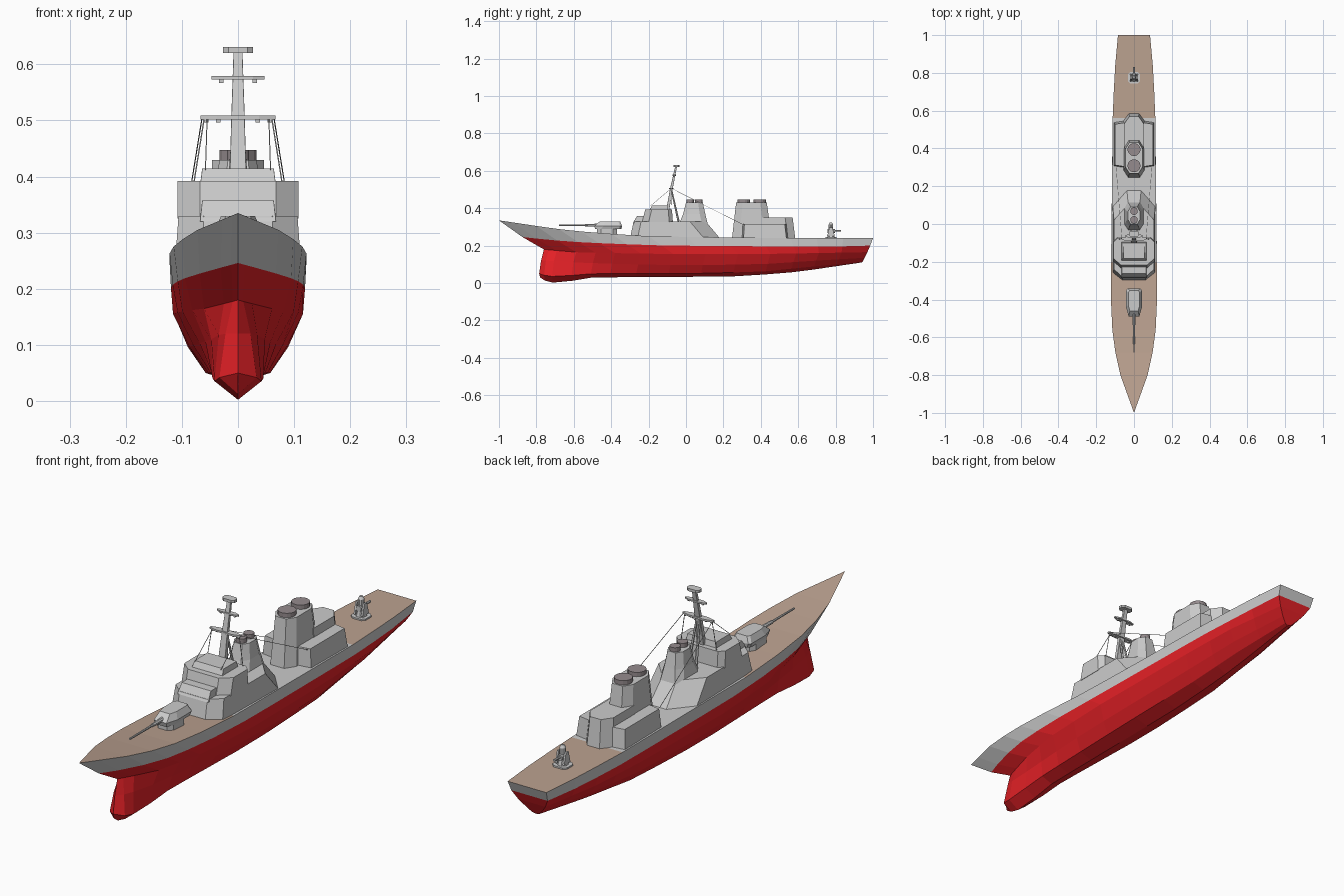
import bpy, bmesh, math
from mathutils import Vector

if "Cube" in bpy.data.objects:
    bpy.data.objects.remove(bpy.data.objects["Cube"])

def material(name, rgb):
    m = bpy.data.materials.new(name)
    m.diffuse_color = (*rgb, 1)
    m.use_nodes = True
    m.node_tree.nodes["Principled BSDF"].inputs["Base Color"].default_value = m.diffuse_color
    return m

RED = material("red_paint", (0.8, 0.015, 0.02))
BROWN = material("deck_brown", (0.5, 0.36, 0.28))
DARK = material("funnel_dark", (0.3, 0.26, 0.27))

def finish(name, bm, mats=()):
    bmesh.ops.recalc_face_normals(bm, faces=bm.faces)
    me = bpy.data.meshes.new(name)
    bm.to_mesh(me)
    bm.free()
    for m in mats:
        me.materials.append(m)
    ob = bpy.data.objects.new(name, me)
    bpy.context.collection.objects.link(ob)
    return ob

def loft(name, rings, mats=()):
    """Skin closed rings of equal length and cap both ends."""
    bm = bmesh.new()
    vs = [[bm.verts.new(p) for p in r] for r in rings]
    n = len(vs[0])
    for a, b in zip(vs, vs[1:]):
        for i in range(n):
            j = (i + 1) % n
            bm.faces.new((a[i], a[j], b[j], b[i]))
    bm.faces.new(vs[0])
    bm.faces.new(vs[-1])
    return finish(name, bm, mats)

def octagon(hx, y0, y1, z, cf=(0, 0), cb=(0, 0)):
    """Outline with chamfers (dx, dy) at the front and back corners."""
    e = 0.0005
    fx, fy, bx, by = (max(v, e) for v in (*cf, *cb))
    half = [(hx - fx, y0), (hx, y0 + fy), (hx, y1 - by), (hx - bx, y1)]
    return [(x, y, z) for x, y in half] + [(-x, y, z) for x, y in reversed(half)]

def box(name, x0, x1, y0, y1, z0, z1):
    return loft(name, [[(x0, y0, z), (x1, y0, z), (x1, y1, z), (x0, y1, z)] for z in (z0, z1)])

def rod(name, a, b, r0, r1=None, n=6, mats=()):
    a, b = Vector(a), Vector(b)
    q = (b - a).to_track_quat('Z', 'Y')
    r1 = r0 if r1 is None else r1
    rings = [[c + q @ Vector((r * math.cos(t), r * math.sin(t), 0))
              for t in (2 * math.pi * (i + .5) / n for i in range(n))]
             for c, r in ((a, r0), (b, r1))]
    return loft(name, rings, mats)

# Hull: lengthwise lines (y, half width, z) from deck edge to keel
LINES = [
    [(-1, 0, .335), (-.8, .072, .305), (-.62, .112, .28), (-.4, .122, .263), (-.2, .122, .25),
     (.1, .117, .245), (.56, .113, .24), (.8, .103, .24), (1, .085, .24)],
    [(-.875, 0, .246), (-.75, .052, .232), (-.6, .092, .22), (-.4, .115, .21), (-.1, .12, .2),
     (.56, .113, .195), (.8, .1, .195), (.985, .08, .2)],
    [(-.76, 0, .18), (-.6, .058, .165), (-.4, .098, .16), (-.1, .116, .155), (.4, .112, .155),
     (.7, .1, .16), (.97, .06, .165)],
    [(-.775, 0, .12), (-.74, .03, .12), (-.6, .048, .11), (-.3, .078, .1), (0, .09, .095),
     (.4, .087, .1), (.7, .07, .12), (.955, .035, .135)],
    [(-.785, 0, .05), (-.76, .033, .042), (-.7, .045, .033), (-.5, .046, .05), (0, .06, .05),
     (.4, .055, .06), (.7, .04, .09), (.945, .015, .115)],
    [(-.78, 0, .03), (-.75, 0, .01), (-.7, 0, 0), (-.62, 0, .01), (-.5, 0, .03), (0, 0, .033),
     (.3, 0, .036), (.6, 0, .06), (.94, 0, .11)]]
STATIONS = [0, .015, .04, .1, .16, .22, .3, .4, .5, .6, .7, .78, .85, .92, 1]

def sample(line, s):
    y = line[0][0] + s * (line[-1][0] - line[0][0])
    for a, b in zip(line, line[1:]):
        if y <= b[0] + 1e-6:
            t = (y - a[0]) / (b[0] - a[0])
            return a[1] + t * (b[1] - a[1]), y, a[2] + t * (b[2] - a[2])

bm = bmesh.new()
rows = []
for s in STATIONS:
    half = [sample(l, s) for l in LINES]
    ring = half + [(-x, y, z) for x, y, z in reversed(half[:-1])]
    rows.append([bm.verts.new(p) for p in ring])
last = len(rows[0]) - 1
for k, (a, b) in enumerate(zip(rows, rows[1:])):
    for i in range(last):
        bm.faces.new((a[i], a[i + 1], b[i + 1], b[i])).material_index = 0 if i in (0, last - 1) else 1
    grey = .39 < STATIONS[k] < .77
    bm.faces.new((a[last], a[0], b[0], b[last])).material_index = 0 if grey else 2
end = rows[-1]
for i in range(5):  # transom
    f = [end[i], end[i + 1], end[last - i - 1], end[last - i]]
    bm.faces.new(f if i < 4 else (f[0], f[1], f[3])).material_index = 0 if i == 0 else 1
bmesh.ops.remove_doubles(bm, verts=bm.verts, dist=1e-5)
finish("hull", bm, (None, RED, BROWN))

# Forward superstructure
loft("deckhouse", [octagon(.113, -.3, .185, .235, (.05, .04), (.075, .085)),
                   octagon(.106, -.28, .105, .33, (.045, .04), (.075, .085))])
loft("bridge_front_step", [octagon(.068, -.285, -.18, .32), octagon(.064, -.262, -.18, .357)])
loft("bridge", [octagon(.108, -.235, -.07, .325, (.04, .035), (.02, .02)),
                octagon(.108, -.218, -.075, .392, (.04, .035), (.02, .02))])
loft("bridge_roof_house", [octagon(.067, -.195, -.095, .39), octagon(.064, -.182, -.1, .414)])

# Forward funnel
loft("forward_funnel", [octagon(.052, -.035, .115, .32, (.02, .03), (.02, .03)),
                        octagon(.042, -.015, .103, .37, (.018, .03), (.018, .03)),
                        octagon(.033, 0, .09, .43, (.015, .025), (.015, .025))])
for y in (.022, .068):
    rod("forward_funnel_cap", (0, y, .425), (0, y, .447), .02, n=16, mats=(DARK,))

# Aft funnel and its deckhouses
loft("aft_funnel", [octagon(.056, .245, .46, .23, (.025, .04), (.025, .04)),
                    octagon(.046, .268, .432, .43, (.022, .035), (.022, .035))])
loft("aft_deckhouse", [octagon(.058, .4, .585, .23, cb=(.03, .04)),
                       octagon(.052, .4, .57, .35, cb=(.028, .04))])
for y in (.308, .394):
    rod("aft_funnel_cap", (0, y, .425), (0, y, .447), .034, n=16, mats=(DARK,))
for s in (-1, 1):
    loft("side_deckhouse", [[(s * x, y, z) for x, y in ((.03, y0), (w, y0 + .012), (w, y1 - .012), (.03, y1))]
                            for z, w, y0, y1 in ((.23, .108, .295, .55), (.315, .1, .3, .54))])

# Main gun
loft("gun_base", [octagon(.035, -.475, -.37, z, (.015, .02), (.015, .02)) for z in (.255, .293)])
loft("gun_turret", [octagon(.036, -.485, -.345, .288, (.012, .03), (.008, .01)),
                    octagon(.042, -.49, -.342, .305, (.014, .05), (.008, .01)),
                    octagon(.03, -.46, -.352, .33, (.008, .03), (.008, .01))])
rod("gun_sleeve", (0, -.47, .309), (0, -.54, .309), .009, .007, 8)
rod("gun_barrel", (0, -.53, .309), (0, -.68, .309), .005, .004, 8)

# Mast with leaning pole, legs, yards and stays
loft("mast_pole", [octagon(hx, y - d, y + d, z) for hx, y, d, z in
                   ((.017, -.108, .009, .33), (.012, -.078, .007, .505), (.008, -.053, .005, .622))])
for s in (-1, 1):
    rod("mast_leg", (s * .016, -.04, .33), (s * .006, -.078, .5), .006, .004)
    rod("side_stay", (s * .06, -.078, .505), (s * .088, -.082, .33), .0014, n=4)
    rod("forward_stay", (s * .055, -.08, .505), (s * .058, -.19, .412), .0012, n=4)
    rod("aft_stay", (s * .064, -.076, .505), (s * .095, .302, .314), .0012, n=4)
    for x, y, z in ((.035, -.078, .5), (.057, -.078, .5), (.03, -.063, .571)):
        box("yard_fitting", s * x - .004, s * x + .004, y - .004, y + .004, z - .004, z + .003)
loft("lower_yard", [octagon(.067, -.09, -.066, z, (.03, .008), (.03, .008)) for z in (.502, .509)])
loft("upper_yard", [octagon(.047, -.073, -.053, z, (.02, .007), (.02, .007)) for z in (.573, .579)])
loft("mast_head", [octagon(.027, -.068, -.036, z, (.01, .008), (.01, .008)) for z in (.62, .631)])

# Aft close-range gun
Y = .775
loft("aft_gun_plate", [octagon(.032, Y - .03, Y + .03, z, (.012, .012), (.012, .012)) for z in (.236, .246)])
rod("aft_gun_pedestal", (0, Y, .244), (0, Y, .268), .022, .015, 8)
for s in (-1, 1):
    loft("aft_gun_bracket", [[(s * x, y, z) for x, y in ((.013, Y - d), (.02, Y - d), (.02, Y + d), (.013, Y + d))]
                             for z, d in ((.252, .02), (.298, .008))])
rod("aft_gun_body", (0, Y - .018, .278), (0, Y + .022, .278), .012, n=8)
rod("aft_gun_barrel", (0, Y + .015, .28), (0, Y + .055, .28), .005, n=8)
rod("aft_gun_radar", (0, Y, .28), (0, Y, .312), .012, n=10)
rod("aft_gun_radar_dome", (0, Y, .312), (0, Y, .323), .012, .006, 10)
